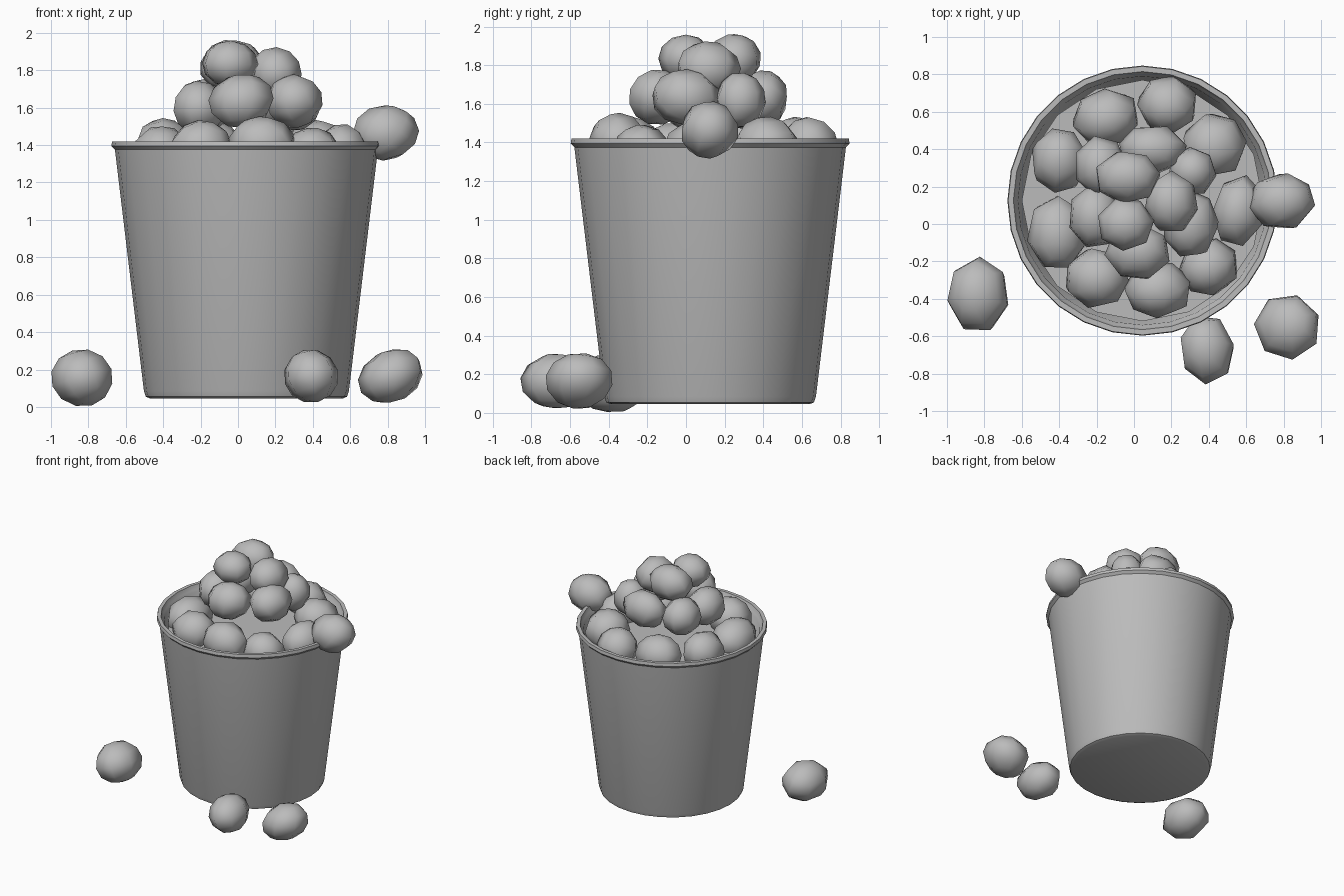
import bpy, bmesh, math, random
from mathutils import Matrix, Euler

if "Cube" in bpy.data.objects:
    bpy.data.objects.remove(bpy.data.objects["Cube"])

random.seed(4)
CX, CY = 0.045, 0.125

grey = bpy.data.materials.new("plain_grey")
grey.diffuse_color = (0.5, 0.5, 0.5, 1)
grey.use_nodes = True
grey.node_tree.nodes["Principled BSDF"].inputs["Base Color"].default_value = grey.diffuse_color


def finish(name, bm, angle):
    bmesh.ops.recalc_face_normals(bm, faces=bm.faces)
    me = bpy.data.meshes.new(name)
    bm.to_mesh(me)
    bm.free()
    me.materials.append(grey)
    ob = bpy.data.objects.new(name, me)
    bpy.context.collection.objects.link(ob)
    bpy.ops.object.select_all(action='DESELECT')
    ob.select_set(True)
    bpy.context.view_layer.objects.active = ob
    bpy.ops.object.shade_smooth_by_angle(angle=math.radians(angle))
    return ob


def lathe(name, profile, n, angle=35):
    bm = bmesh.new()
    rings = []
    for r, z in profile:
        rings.append([bm.verts.new((CX + r * math.cos(2 * math.pi * i / n),
                                    CY + r * math.sin(2 * math.pi * i / n), z))
                      for i in range(n)])
    for a, b in zip(rings, rings[1:]):
        for i in range(n):
            j = (i + 1) % n
            bm.faces.new((a[i], a[j], b[j], b[i]))
    bm.faces.new(rings[0])
    bm.faces.new(rings[-1])
    return finish(name, bm, angle)


# Bucket: tapered wall, flared rim, inner wall down to an inside floor
lathe("bucket", [(0.515, 0.045), (0.538, 0.055), (0.548, 0.085), (0.703, 1.375),
                 (0.722, 1.395), (0.718, 1.42), (0.690, 1.42), (0.678, 1.385),
                 (0.665, 1.37), (0.52, 0.10)], 28)

# Flat filling under the pile
lathe("filling", [(0.63, 1.22), (0.645, 1.31)], 16)


def ball(name, loc, size, tilt=0, spin=0):
    # Faceted lump: turned at random, then stretched to its size
    bm = bmesh.new()
    bmesh.ops.create_uvsphere(bm, u_segments=7, v_segments=6, radius=1.03)
    turn = Euler((random.uniform(-0.5, 0.5), random.uniform(-0.5, 0.5),
                  random.uniform(0, 6.28))).to_matrix().to_4x4()
    pose = Euler((0, math.radians(tilt), math.radians(spin))).to_matrix().to_4x4()
    bm.transform(Matrix.Translation(loc) @ pose
                 @ Matrix.Diagonal((*size, 1)) @ turn)
    finish(name, bm, 60)


# Lowest ring of lumps, resting in the bucket: x, y, z, rx, ry, spin
lower = [(-0.15, 0.57, 1.38, .18, .15, 15), (0.18, 0.64, 1.38, .16, .15, 0),
         (0.43, 0.42, 1.38, .17, .17, 0), (0.56, 0.07, 1.36, .14, .19, -10),
         (0.40, -0.23, 1.34, .16, .15, 20), (0.13, -0.35, 1.40, .18, .15, 0),
         (-0.20, -0.29, 1.38, .17, .16, 0), (-0.41, -0.05, 1.35, .16, .20, 0),
         (-0.40, 0.34, 1.39, .15, .17, 0)]
for i, (x, y, z, a, b, s) in enumerate(lower):
    ball(f"lower_lump_{i + 1}", (x, y, z), (a, b, .15), 0, s)

# Middle ring of the heap
middle = [(-0.18, 0.31, 1.61, .14, .16, 0), (0.10, 0.40, 1.63, .18, .13, 0),
          (0.31, 0.28, 1.62, .13, .13, 0), (0.30, 0.00, 1.635, .15, .18, 0),
          (0.02, -0.15, 1.635, .175, .15, 0), (-0.21, 0.04, 1.60, .14, .17, 0)]
for i, (x, y, z, a, b, s) in enumerate(middle):
    ball(f"middle_lump_{i + 1}", (x, y, z), (a, b, .14), -8, s)

# Top of the heap
ball("top_lump_1", (-0.035, 0.25, 1.825), (.175, .14, .135))
ball("top_lump_2", (0.20, 0.115, 1.785), (.14, .165, .135))
ball("top_lump_3", (-0.045, 0.0, 1.835), (.15, .14, .12))

# Lump balanced on the rim, and lumps fallen on the ground
ball("rim_lump", (0.79, 0.12, 1.465), (.175, .15, .145))
ball("fallen_lump_left", (-0.833, -0.38, 0.155), (.165, .20, .15))
ball("fallen_lump_front", (0.39, -0.67, 0.165), (.145, .185, .14), 0, 8)
ball("fallen_lump_right", (0.82, -0.55, 0.165), (.18, .175, .135), -22, 0)
